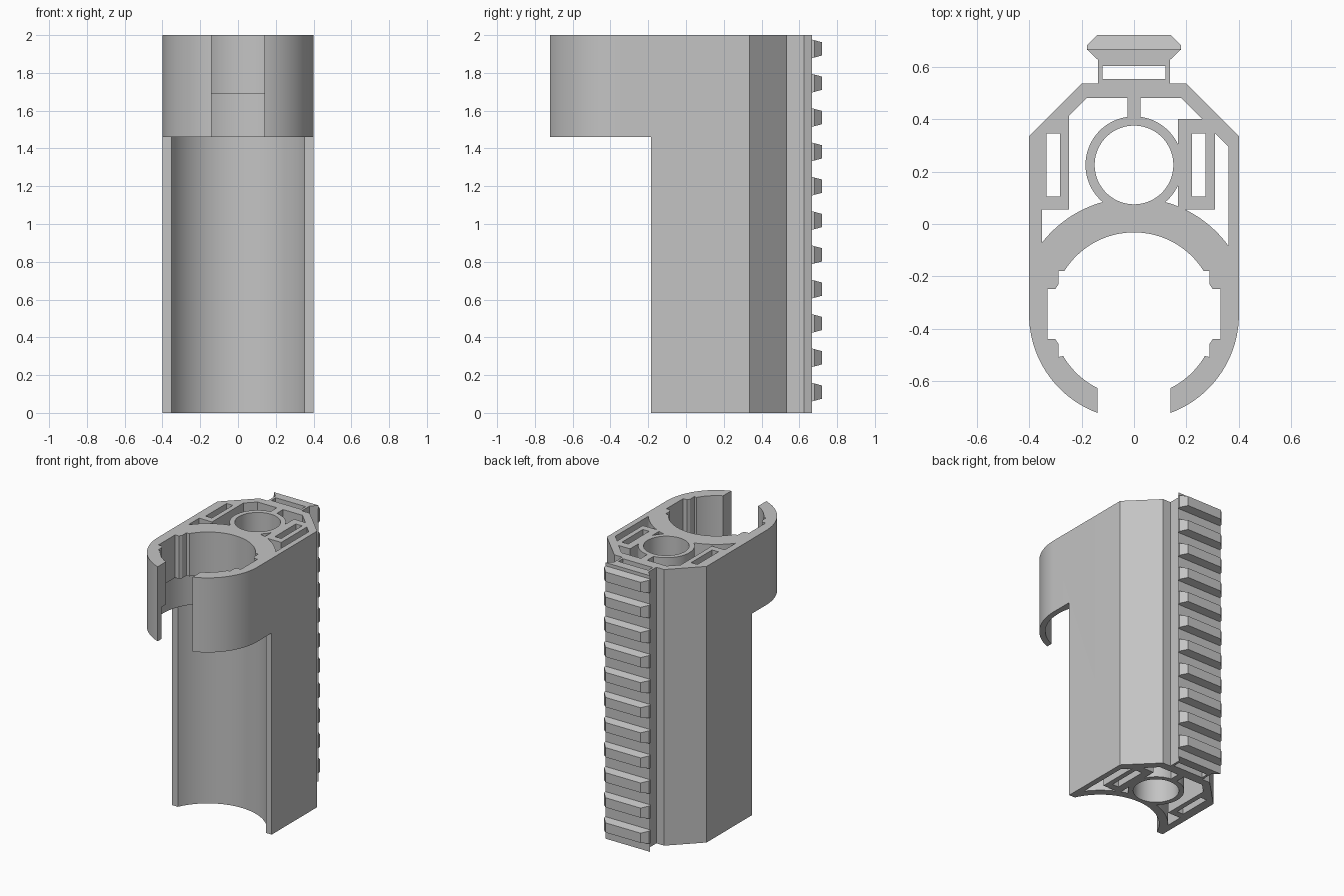
import bpy, bmesh, math
from mathutils import Vector

if "Cube" in bpy.data.objects:
    bpy.data.objects.remove(bpy.data.objects["Cube"], do_unlink=True)

grey = bpy.data.materials.new("plain_grey")
grey.use_nodes = True
grey.diffuse_color = (0.55, 0.55, 0.55, 1)
grey.node_tree.nodes["Principled BSDF"].inputs["Base Color"].default_value = (0.55, 0.55, 0.55, 1)

BORE = 0.225      # y of the round bore axis
CLAMP = -0.345    # y of the clamp axis
WALL_R = 0.185    # outside radius of the bore wall
BACK_R = 0.445    # outside radius of the clamp back


def on(cy, r, x, side=1):
    """Point at x on the circle around (0, cy)."""
    return (x, cy + side * math.sqrt(r * r - x * x))


def arc(cy, p, q, n=24):
    """Points from p to q, the short way round (0, cy)."""
    r = math.hypot(p[0], p[1] - cy)
    a, b = (math.atan2(v[1] - cy, v[0]) for v in (p, q))
    d = (b - a + math.pi) % (2 * math.pi) - math.pi
    return [(r * math.cos(a + d * i / n), cy + r * math.sin(a + d * i / n))
            for i in range(n + 1)]


def circle(cy, r, n=80):
    return [(r * math.cos(math.tau * i / n), cy + r * math.sin(math.tau * i / n))
            for i in range(n)]


def mirrored(half):
    """Close a half profile running from low to high y on +x."""
    pts = half + [(-x, y) for x, y in reversed(half)]
    out = []
    for p in pts:
        if not out or math.dist(p, out[-1]) > 1e-5:
            out.append(p)
    if math.dist(out[0], out[-1]) < 1e-5:
        out.pop()
    return out


def box(x0, x1, y0, y1):
    return [(x0, y0), (x1, y0), (x1, y1), (x0, y1)]


def prism(name, pts, z0, z1):
    bm = bmesh.new()
    face = bm.faces.new([bm.verts.new((x, y, z0)) for x, y in pts])
    ext = bmesh.ops.extrude_face_region(bm, geom=[face])
    top = [v for v in ext["geom"] if isinstance(v, bmesh.types.BMVert)]
    bmesh.ops.translate(bm, verts=top, vec=Vector((0, 0, z1 - z0)))
    bmesh.ops.recalc_face_normals(bm, faces=bm.faces)
    mesh = bpy.data.meshes.new(name)
    bm.to_mesh(mesh)
    bm.free()
    mesh.materials.append(grey)
    ob = bpy.data.objects.new(name, mesh)
    bpy.context.collection.objects.link(ob)
    return ob


def activate(ob):
    bpy.ops.object.select_all(action='DESELECT')
    ob.select_set(True)
    bpy.context.view_layer.objects.active = ob


def cut(ob, pts, z0=-0.1, z1=2.1):
    cutter = prism("cutter", pts, z0, z1)
    cutter.hide_render = True
    mod = ob.modifiers.new("cut", 'BOOLEAN')
    mod.operation = 'DIFFERENCE'
    mod.solver = 'EXACT'
    mod.object = cutter
    activate(ob)
    bpy.ops.object.modifier_apply(modifier=mod.name)
    bpy.data.objects.remove(cutter, do_unlink=True)


# Main body outline: round clamp, chamfered back, rail neck and flare
outline = arc(CLAMP, (0, CLAMP - 0.4), (0.4, CLAMP), 40)
outline += [(0.4, 0.335), (0.2, 0.535), (0.137, 0.535), (0.137, 0.625),
            (0.18, 0.667)]
body = prism("body", mirrored(outline), 0, 2)

# Round bore, slots and rail slot
cut(body, circle(BORE, 0.15))
cut(body, box(-0.333, -0.283, 0.105, 0.345))
cut(body, box(0.222, 0.272, 0.105, 0.345))
cut(body, box(-0.12, 0.12, 0.552, 0.603))

# Where the bore wall meets the clamp back
gap = BORE - CLAMP
rise = (BACK_R ** 2 - WALL_R ** 2 + gap ** 2) / (2 * gap)
meet = (math.sqrt(BACK_R ** 2 - rise ** 2), CLAMP + rise)
meet_r = (-meet[0], meet[1])

# Large hollow on the right (-x) side
cut(body, [(-0.18, 0.48), (-0.025, 0.48)]
    + arc(BORE, on(BORE, WALL_R, -0.025), meet_r)
    + arc(CLAMP, meet_r, on(CLAMP, BACK_R, -0.35))[1:]
    + [(-0.35, 0.055), (-0.247, 0.055), (-0.247, 0.413)])

# Hollows on the left (+x) side: top, small corner and outer
edge = 0.168
cut(body, [(0.025, 0.48), (0.18, 0.48), (0.26, 0.4), (edge, 0.4)]
    + arc(BORE, on(BORE, WALL_R, edge), on(BORE, WALL_R, 0.025)))
cut(body, arc(BORE, meet, on(BORE, WALL_R, edge, -1), 6)
    + arc(CLAMP, on(CLAMP, BACK_R, edge), meet, 6)[:-1])
box_foot = (math.sqrt(BACK_R ** 2 - (0.055 - CLAMP) ** 2), 0.055)
cut(body, [(0.308, 0.055), (0.308, 0.347), (0.36, 0.295)]
    + arc(CLAMP, on(CLAMP, BACK_R, 0.36), box_foot))

# Long open cradle below the clamp
lip = -0.185
half_x = 0.352
cut(body, [(-1, -1), (1, -1), (1, lip)]
    + arc(CLAMP, (half_x, lip), (-half_x, lip), 48) + [(-1, lip)], -0.1, 1.46)

# Clamp bore: wider lower seat, notched upper grip, front opening
cut(body, circle(CLAMP, 0.36), 1.3, 1.69)
r = 0.313
notch = [(0.288, -0.18), (0.288, -0.23), (0.3, -0.248), (0.33, -0.248)]
grip = arc(CLAMP, (0, CLAMP - r), on(CLAMP, r, 0.27, -1))
grip += [(x, 2 * CLAMP + 0.003 - y) for x, y in notch] + notch[::-1]
grip += arc(CLAMP, on(CLAMP, r, 0.265), (0, CLAMP + r))
cut(body, mirrored(grip), 1.6, 2.1)
cut(body, box(-0.14, 0.14, -1, CLAMP), 1.2, 2.1)

activate(body)
bpy.ops.object.shade_smooth_by_angle(angle=math.radians(25))

# Rail teeth: tapered bars with chamfered ends
for i in range(11):
    z = 0.11 + i * 0.1817
    tooth = prism("rail_tooth_%02d" % (i + 1),
                  mirrored([(0.18, 0.664), (0.18, 0.68), (0.14, 0.72)]),
                  z - 0.05, z + 0.05)
    for v in tooth.data.vertices:
        t = (v.co.y - 0.664) / 0.056
        v.co.z = z + (v.co.z - z) * (1 - 0.3 * t)
